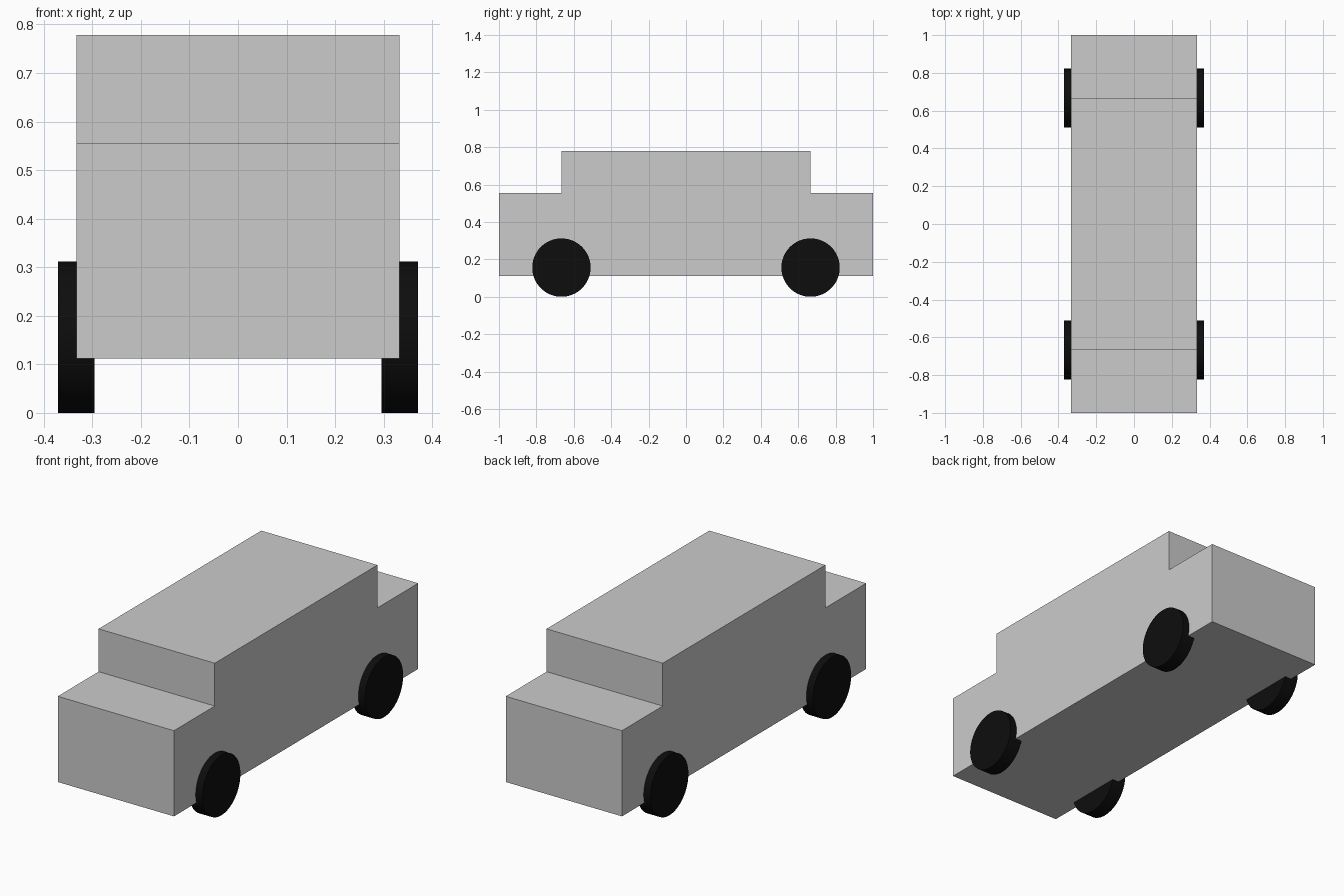
import bpy, bmesh, math

if "Cube" in bpy.data.objects:
    bpy.data.objects.remove(bpy.data.objects["Cube"])

HALF_W = 0.333
WHEEL_R, WHEEL_W = 0.156, 0.075
WHEEL_X, WHEEL_Y = 0.3335, 0.666

# Body: stepped side profile (y, z) extruded across the width
half = [(1.0, 0.112), (1.0, 0.556), (0.666, 0.556), (0.666, 0.778)]
profile = half + [(-y, z) for y, z in reversed(half)]
bm = bmesh.new()
face = bm.faces.new([bm.verts.new((-HALF_W, y, z)) for y, z in profile])
ext = bmesh.ops.extrude_face_region(bm, geom=[face])
verts = [g for g in ext["geom"] if isinstance(g, bmesh.types.BMVert)]
bmesh.ops.translate(bm, verts=verts, vec=(2 * HALF_W, 0, 0))
bmesh.ops.recalc_face_normals(bm, faces=bm.faces)
mesh = bpy.data.meshes.new("body")
bm.to_mesh(mesh)
bm.free()
body = bpy.data.objects.new("body", mesh)
bpy.context.collection.objects.link(body)

# Black rubber
black = bpy.data.materials.new("black")
black.diffuse_color = (0.004, 0.004, 0.004, 1)
black.use_nodes = True
black.node_tree.nodes["Principled BSDF"].inputs["Base Color"].default_value = black.diffuse_color

# Four wheels
for end, sy in (("front", -1), ("back", 1)):
    for side, sx in (("left", -1), ("right", 1)):
        bpy.ops.mesh.primitive_cylinder_add(
            vertices=64, radius=WHEEL_R, depth=WHEEL_W,
            location=(sx * WHEEL_X, sy * WHEEL_Y, WHEEL_R),
            rotation=(0, math.pi / 2, 0))
        wheel = bpy.context.object
        wheel.name = f"{end}_{side}_wheel"
        wheel.data.materials.append(black)
        bpy.ops.object.shade_smooth_by_angle(angle=math.radians(30))
